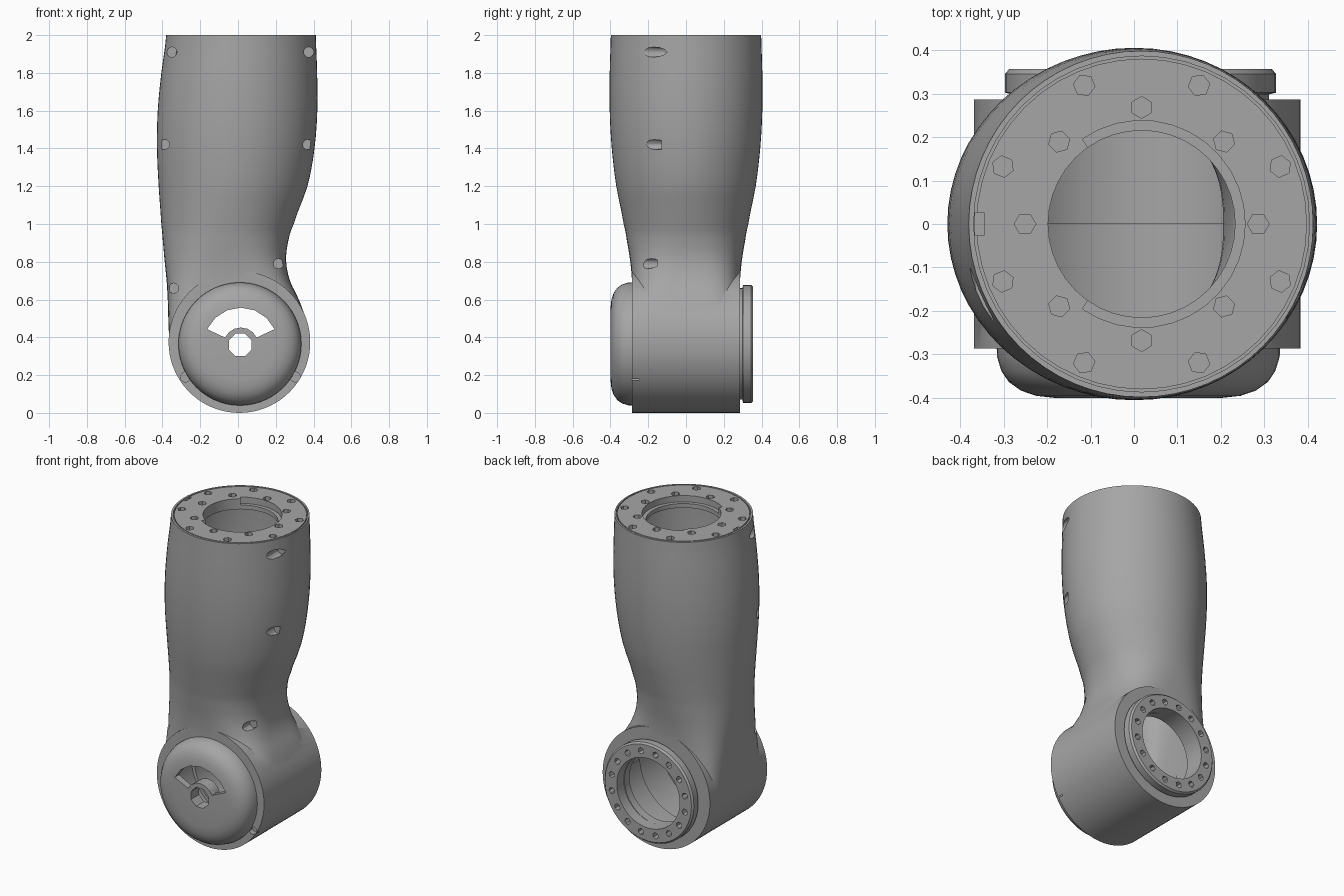
import bpy, bmesh
from math import sin, cos, pi, radians, copysign

old = bpy.data.objects.get("Cube")
if old:
    bpy.data.objects.remove(old, do_unlink=True)

grey = bpy.data.materials.new("mid_grey")
grey.use_nodes = True
grey.diffuse_color = (0.38, 0.38, 0.38, 1)
grey.node_tree.nodes["Principled BSDF"].inputs["Base Color"].default_value = (0.38, 0.38, 0.38, 1)

TOP_X = 0.0175            # centre of the upper flange
JX, JZ = 0.01, 0.365      # centre of the joint axis


def place(u, v, h, axis):
    return (u, v, h) if axis == 'z' else (u, h, v)


def make(name, bm):
    bmesh.ops.recalc_face_normals(bm, faces=bm.faces)
    me = bpy.data.meshes.new(name)
    bm.to_mesh(me)
    bm.free()
    me.materials.append(grey)
    ob = bpy.data.objects.new(name, me)
    bpy.context.collection.objects.link(ob)
    return ob


def skin(bm, rings, cap=True, wrap=False):
    """Bridge successive rings of points with quads."""
    loops = [[bm.verts.new(p) for p in ring] for ring in rings]
    pairs = list(zip(loops, loops[1:])) + ([(loops[-1], loops[0])] if wrap else [])
    for a, b in pairs:
        for i in range(len(a)):
            j = (i + 1) % len(a)
            bm.faces.new((a[i], a[j], b[j], b[i]))
    if cap and not wrap:
        bm.faces.new(loops[0])
        bm.faces.new(loops[-1])


def circle(u, v, r, n, start=0.0):
    return [(u + r * cos(start + 2 * pi * i / n), v + r * sin(start + 2 * pi * i / n)) for i in range(n)]


def fan(u, v, r0, r1, a0, a1, n):
    """Outline of a ring sector, angles in degrees."""
    angs = [radians(a0 + (a1 - a0) * i / n) for i in range(n + 1)]
    return ([(u + r1 * cos(a), v + r1 * sin(a)) for a in angs]
            + [(u + r0 * cos(a), v + r0 * sin(a)) for a in reversed(angs)])


def prisms(name, items, axis):
    """One object from several (outline, start, end) prisms."""
    bm = bmesh.new()
    for pts, h0, h1 in items:
        skin(bm, [[place(u, v, h, axis) for u, v in pts] for h in (h0, h1)])
    return make(name, bm)


def revolve(name, profile, u, v, axis, n=48):
    """Closed (radius, height) profile turned round an axis."""
    bm = bmesh.new()
    skin(bm, [[place(a, b, h, axis) for a, b in circle(u, v, r, n)] for r, h in profile], wrap=True)
    return make(name, bm)


def boolean(target, tool, op='DIFFERENCE'):
    tool.hide_render = True
    m = target.modifiers.new("cut", 'BOOLEAN')
    m.operation, m.solver, m.object = op, 'EXACT', tool
    bpy.context.view_layer.objects.active = target
    bpy.ops.object.modifier_apply(modifier=m.name)
    bpy.data.objects.remove(tool, do_unlink=True)


# Arm sections: height, left edge, right edge, half depth, squareness
SECTIONS = [
    (0.36, -0.364, 0.379, 0.280, 9), (0.50, -0.369, 0.358, 0.281, 6),
    (0.60, -0.372, 0.322, 0.283, 4.5), (0.70, -0.378, 0.275, 0.286, 3.4),
    (0.80, -0.388, 0.255, 0.295, 2.7), (0.90, -0.397, 0.264, 0.311, 2.3),
    (1.00, -0.406, 0.295, 0.330, 2.1), (1.20, -0.420, 0.368, 0.369, 2),
    (1.40, -0.429, 0.405, 0.393, 2), (1.60, -0.425, 0.420, 0.404, 2),
    (1.80, -0.406, 0.419, 0.404, 2), (2.00, -0.380, 0.412, 0.398, 2)]


def smooth_rows(rows, steps=3):
    """Catmull-Rom refinement of the section table."""
    out = []
    for i in range(len(rows) - 1):
        p = [rows[max(0, min(len(rows) - 1, k))] for k in range(i - 1, i + 3)]
        for s in range(steps):
            t = s / steps
            out.append([0.5 * (2 * b + (c - a) * t + (2 * a - 5 * b + 4 * c - d) * t * t
                               + (3 * b - a - 3 * c + d) * t ** 3) for a, b, c, d in zip(*p)])
        for row in out[-steps:]:
            s = (out.index(row) % steps) / steps
            row[0] = rows[i][0] + (rows[i + 1][0] - rows[i][0]) * s
    return out + [list(rows[-1])]


def arm(name, inset=0.0, top=2.0, n=64):
    bm = bmesh.new()
    rings = []
    for z, left, right, hy, e in smooth_rows(SECTIONS):
        if z > top:
            break
        cx, hx, hy = (left + right) / 2, (right - left) / 2 - inset, hy - inset
        ring = []
        for i in range(n):
            c, s = cos(2 * pi * i / n), sin(2 * pi * i / n)
            ring.append((cx + hx * copysign(abs(c) ** (2 / e), c),
                         hy * copysign(abs(s) ** (2 / e), s), z))
        rings.append(ring)
    skin(bm, rings)
    return make(name, bm)


# Hollow arm with the joint barrel across its lower end
body = arm("arm_shell")
boolean(body, prisms("barrel", [(circle(0.0075, 0.375, 0.375, 72), -0.286, 0.286)], 'y'), 'UNION')
boolean(body, arm("arm_cavity", 0.05, 1.94))
boolean(body, prisms("barrel_cavity_back", [(circle(0.0075, 0.375, 0.315, 48), -0.01, 0.236)], 'y'))
boolean(body, prisms("barrel_cavity_front", [(circle(0.0075, 0.375, 0.335, 48), -0.236, 0.0)], 'y'))
boolean(body, prisms("joint_openings", [(circle(JX, JZ, 0.27, 48), -0.32, -0.2),
                                        (circle(JX, JZ, 0.22, 48), 0.2, 0.32)], 'y'))

# Upper flange: bore, stepped lip, fine groove, key notch
boolean(body, prisms("top_bore", [(circle(TOP_X, 0, 0.215, 40), 1.8, 2.05)], 'z'))
boolean(body, prisms("top_lip", [(fan(TOP_X, 0, 0.2, 0.238, -125, 125, 24), 1.96, 2.05)], 'z'))
boolean(body, revolve("top_groove", [(0.38, 1.985), (0.386, 1.985), (0.386, 2.05), (0.38, 2.05)],
                      TOP_X, 0, 'z'))
boolean(body, prisms("top_notch", [(fan(TOP_X, 0, 0.362, 0.384, 176, 184, 2), 1.975, 2.05)], 'z'))

# Two bolt circles in the upper flange
bolts = []
for k in range(8):
    for r, a in ((0.345, pi / 8 + k * pi / 4), (0.268, k * pi / 4)):
        bolts.append((circle(TOP_X + r * cos(a), r * sin(a), 0.025, 6, a), 1.955, 2.05))
boolean(body, prisms("top_bolts", bolts, 'z'))

# Screw pockets sunk from the front along the shell edge
POCKETS = [(-0.35, 1.91, -0.10), (0.375, 1.91, -0.10), (-0.39, 1.42, -0.13), (0.37, 1.42, -0.13),
           (0.215, 0.79, -0.15), (-0.342, 0.66, -0.17), (-0.278, 0.19, -0.25), (0.303, 0.19, -0.25)]
boolean(body, prisms("screw_pockets", [(circle(x, z, 0.027, 12), -0.6, y) for x, z, y in POCKETS], 'y'))

# Domed front cap with hub hole and fan-shaped window
cap = revolve("front_cap", [
    (0.326, -0.275), (0.325, -0.305), (0.315, -0.338), (0.298, -0.363), (0.27, -0.383), (0.235, -0.395),
    (0.19, -0.4), (0.03, -0.4), (0.03, -0.32), (0.088, -0.32), (0.088, -0.36), (0.2, -0.355),
    (0.25, -0.33), (0.265, -0.275)], JX, JZ, 'y', 56)
boolean(cap, prisms("hub_hole", [(circle(0.012, 0.36, 0.065, 8, pi / 8), -0.5, -0.2)], 'y'))
boolean(cap, prisms("window", [(fan(0.015, 0.36, 0.092, 0.197, 25, 155, 6), -0.5, -0.2)], 'y'))

# Bolted ring on the back with a narrow neck behind its rim
ring = revolve("back_flange", [
    (0.22, 0.23), (0.295, 0.23), (0.295, 0.298), (0.312, 0.302), (0.312, 0.345), (0.302, 0.356),
    (0.22, 0.356)], JX + 0.005, JZ, 'y', 48)
holes = []
for k in range(16):
    a = pi / 16 + k * pi / 8
    holes.append((circle(JX + 0.005 + 0.26 * cos(a), JZ + 0.26 * sin(a), 0.02, 6, a), 0.315, 0.4))
boolean(ring, prisms("back_bolts", holes, 'y'))

for ob in (body, cap, ring):
    bpy.ops.object.select_all(action='DESELECT')
    ob.select_set(True)
    bpy.context.view_layer.objects.active = ob
    bpy.ops.object.shade_smooth_by_angle(angle=radians(30))
